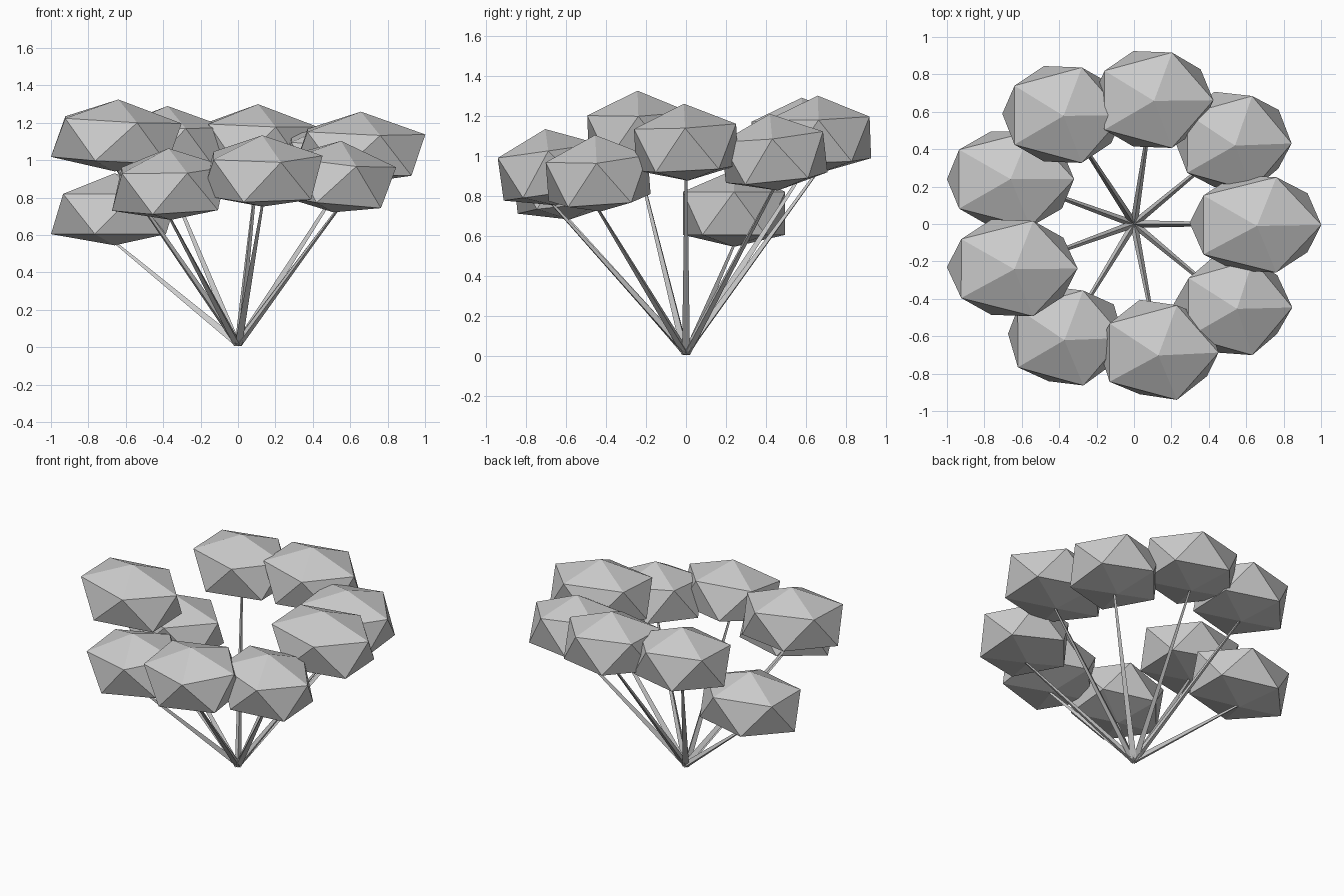
import bpy, bmesh
from math import radians
from mathutils import Vector, Matrix, Euler

if "Cube" in bpy.data.objects:
    bpy.data.objects.remove(bpy.data.objects["Cube"])

# each cluster: centre x, y, z, half-length factor, tilt about x and y (degrees)
CLUSTERS = [
    (0.65, 0.00, 1.06, 0.39, 3, 2),
    (0.53, 0.44, 1.01, 0.345, 6, 3),
    (0.10, 0.665, 1.10, 0.36, 2, 2),
    (-0.38, 0.585, 1.09, 0.36, 2, 1),
    (-0.66, 0.24, 0.73, 0.38, 0, 0),
    (-0.65, -0.235, 1.125, 0.385, 2, 3),
    (-0.365, -0.60, 0.865, 0.35, 6, -2),
    (0.13, -0.675, 0.935, 0.36, 8, 0),
    (0.53, -0.44, 0.905, 0.345, 4, 6),
]
HALF_DEPTH = 0.30


def finish(bm, name):
    bmesh.ops.recalc_face_normals(bm, faces=bm.faces)
    mesh = bpy.data.meshes.new(name)
    bm.to_mesh(mesh)
    bm.free()
    obj = bpy.data.objects.new(name, mesh)
    bpy.context.collection.objects.link(obj)


def leaf_cluster(name, centre, sx, rx, ry):
    # squashed 20-sided ball with a flattened underside
    bm = bmesh.new()
    bmesh.ops.create_icosphere(bm, subdivisions=1, radius=1)
    for v in bm.verts:
        z = v.co.z
        if z > 0.8:
            h = 0.20
        elif z > 0:
            h = 0.09
        elif z > -0.8:
            h = -0.125
        else:
            h = -0.185
        v.co = Vector((v.co.x * sx, v.co.y * HALF_DEPTH, h))
    rot = Euler((radians(rx), radians(ry), 0)).to_matrix().to_4x4()
    bm.transform(Matrix.Translation(centre) @ rot)
    finish(bm, name)


def stem(name, top):
    # thin three-sided tapering stalk from the ground to the cluster underside
    base = Vector((0, 0, 0.015))
    d = top - base
    bm = bmesh.new()
    bmesh.ops.create_cone(bm, cap_ends=True, segments=3, radius1=0.023,
                          radius2=0.008, depth=d.length)
    bm.transform(Matrix.Translation((base + top) / 2)
                 @ d.to_track_quat('Z', 'Y').to_matrix().to_4x4())
    for v in bm.verts:
        v.co.z = max(v.co.z, 0)
    finish(bm, name)


for i, (x, y, z, sx, rx, ry) in enumerate(CLUSTERS, 1):
    leaf_cluster(f"leaf_cluster_{i}", Vector((x, y, z)), sx, rx, ry)
    stem(f"stem_{i}", Vector((x, y, z - 0.17)))
